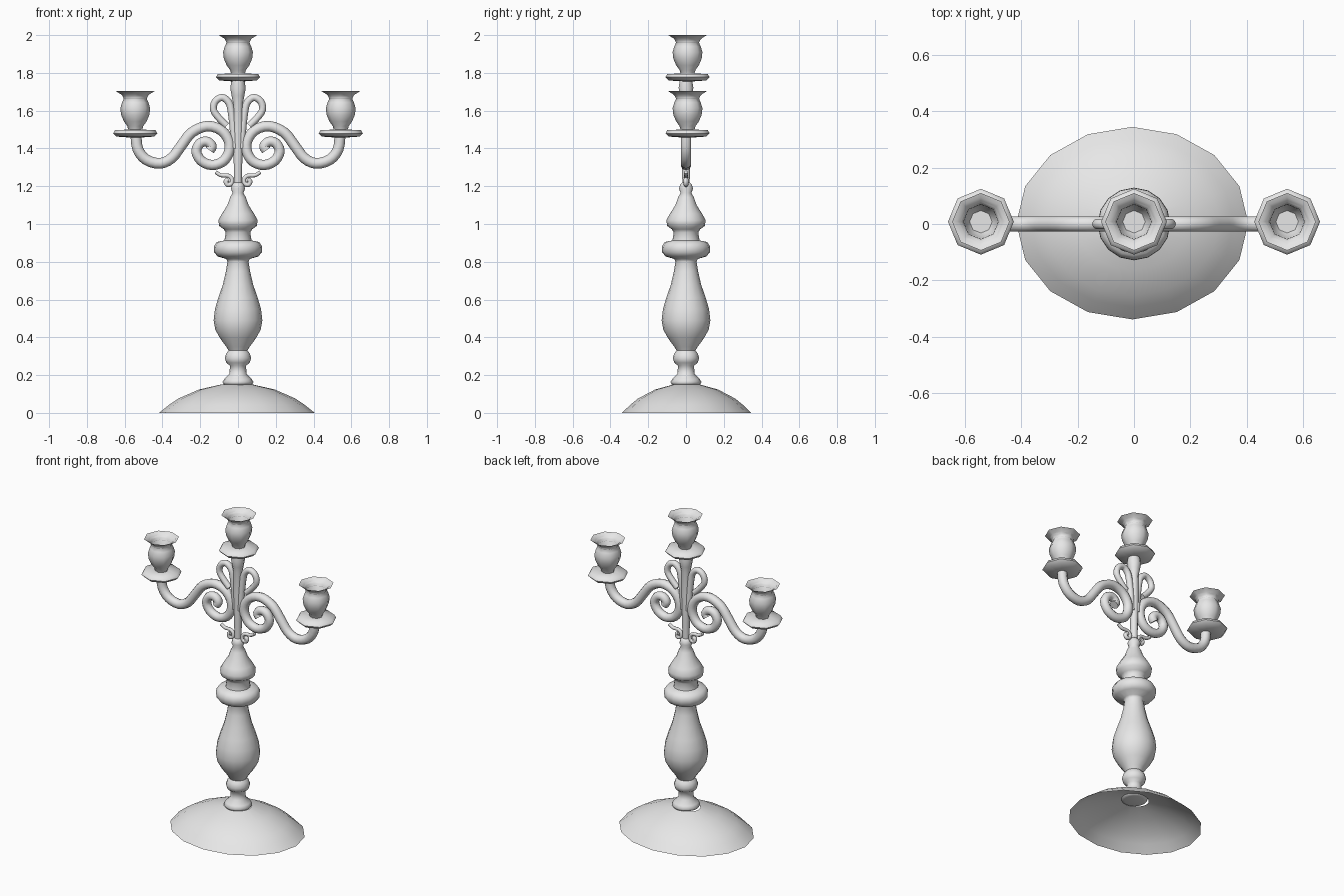
import bpy, bmesh, math
from mathutils import Vector

if "Cube" in bpy.data.objects:
    bpy.data.objects.remove(bpy.data.objects["Cube"])

metal = bpy.data.materials.new("pale grey metal")
metal.diffuse_color = (0.8, 0.8, 0.8, 1)
metal.use_nodes = True
metal.node_tree.nodes["Principled BSDF"].inputs["Base Color"].default_value = metal.diffuse_color


def finish(bm, name, angle=60):
    bmesh.ops.recalc_face_normals(bm, faces=bm.faces)
    me = bpy.data.meshes.new(name)
    bm.to_mesh(me)
    bm.free()
    me.materials.append(metal)
    ob = bpy.data.objects.new(name, me)
    bpy.context.collection.objects.link(ob)
    bpy.ops.object.select_all(action='DESELECT')
    ob.select_set(True)
    bpy.context.view_layer.objects.active = ob
    bpy.ops.object.shade_smooth_by_angle(angle=math.radians(angle))
    return ob


def skin(bm, rings, cap_start, cap_end):
    n = len(rings[0])
    for a, b in zip(rings, rings[1:]):
        for i in range(n):
            j = (i + 1) % n
            bm.faces.new((a[i], a[j], b[j], b[i]))
    if cap_start:
        bm.faces.new(rings[0][::-1])
    if cap_end:
        bm.faces.new(rings[-1])


def lathe(name, profile, sides, loc=(0, 0, 0), sy=1.0, caps=(True, True)):
    """Turn a list of (radius, z) around the vertical axis."""
    bm = bmesh.new()
    rings = []
    for r, z in profile:
        rings.append([bm.verts.new((loc[0] + r * math.cos(2 * math.pi * i / sides),
                                    loc[1] + r * sy * math.sin(2 * math.pi * i / sides),
                                    loc[2] + z)) for i in range(sides)])
    skin(bm, rings, *caps)
    return finish(bm, name)


def spline(pts, sub):
    """Catmull-Rom through 2D points."""
    p = [Vector(q) for q in pts]
    p = [2 * p[0] - p[1]] + p + [2 * p[-1] - p[-2]]
    out = []
    for k in range(1, len(p) - 2):
        a, b, c, d = p[k - 1:k + 3]
        for s in range(sub):
            t = s / sub
            out.append(0.5 * (2 * b + (c - a) * t + (2 * a - 5 * b + 4 * c - d) * t * t
                              + (3 * b - a - 3 * c + d) * t ** 3))
    return out + [p[-2]]


def scroll(name, pts, radius, end_radius, side, sub=3, sides=10):
    """Sweep a round section along a path lying in the xz plane."""
    path = spline(pts, sub)
    bm = bmesh.new()
    rings = []
    for k, q in enumerate(path):
        t = (path[min(k + 1, len(path) - 1)] - path[max(k - 1, 0)]).normalized()
        r = radius + (end_radius - radius) * k / (len(path) - 1)
        ring = []
        for i in range(sides):
            a = 2 * math.pi * i / sides
            c = r * math.cos(a)
            ring.append(bm.verts.new((side * (q.x - t.y * c), r * math.sin(a), q.y + t.x * c)))
        rings.append(ring)
    skin(bm, rings, True, True)
    return finish(bm, name)


# oval domed foot, open underneath
lathe("base_dome", [(.412, 0), (.36, .042), (.31, .076), (.20, .124), (.085, .15)],
      16, loc=(-.006, .003, 0), sy=.83, caps=(False, False))

# turned stem
lathe("stem", [(.055, .145), (.076, .15), (.082, .163), (.072, .18), (.046, .205), (.042, .25),
               (.062, .265), (.07, .29), (.062, .315), (.05, .33), (.062, .35), (.095, .395),
               (.12, .44), (.129, .49), (.122, .55), (.104, .61), (.08, .68), (.064, .75),
               (.056, .80), (.062, .815), (.108, .828), (.126, .85), (.128, .88), (.112, .905),
               (.072, .913), (.065, .955), (.075, .972), (.1, .99), (.104, 1.02), (.085, 1.055),
               (.056, 1.10), (.042, 1.14), (.029, 1.165), (.038, 1.188), (.03, 1.21),
               (.02, 1.22)], 16)

# slim upper rod
lathe("upper_rod", [(.02, 1.19), (.022, 1.3), (.027, 1.5), (.026, 1.64), (.034, 1.68),
                    (.041, 1.72), (.034, 1.765)], 10)

# candle cups with drip pans (z relative to the rim)
pan = [(.03, -.245), (.1, -.24), (.117, -.223), (.107, -.206), (.035, -.203)]
cup = [(.034, -.215), (.042, -.185), (.06, -.16), (.075, -.125), (.079, -.09), (.07, -.06),
       (.061, -.04), (.07, -.02), (.102, 0), (.086, -.006), (.062, -.03), (.058, -.10),
       (.04, -.13)]
for label, x, z in (("centre", 0, 2.0), ("left", -.544, 1.703), ("right", .544, 1.703)):
    lathe("drip_pan_" + label, pan, 8, loc=(x, .008, z))
    lathe("candle_cup_" + label, cup, 8, loc=(x, .008, z))

arm = [(.541, 1.475), (.53, 1.395), (.485, 1.34), (.412, 1.321), (.35, 1.35), (.30, 1.415),
       (.245, 1.484), (.165, 1.518), (.09, 1.497), (.048, 1.44), (.048, 1.38), (.08, 1.331),
       (.138, 1.312), (.195, 1.335), (.221, 1.385), (.2, 1.428), (.163, 1.436),
       (.138, 1.412), (.15, 1.39)]
heart = [(.018, 1.40), (.024, 1.50), (.036, 1.60), (.05, 1.645), (.083, 1.67), (.12, 1.65),
         (.13, 1.605), (.1, 1.56), (.06, 1.52)]
curl = [(.118, 1.275), (.09, 1.258), (.052, 1.256), (.032, 1.238), (.036, 1.213),
        (.056, 1.208), (.064, 1.226), (.05, 1.236)]
for label, s in (("left", -1), ("right", 1)):
    scroll("arm_" + label, arm, .029, .026, s)           # long S-shaped arm with spiral
    scroll("upper_scroll_" + label, heart, .02, .018, s)  # heart-shaped loop
    scroll("lower_curl_" + label, curl, .01, .013, s, sides=8)  # small curl under the arm
